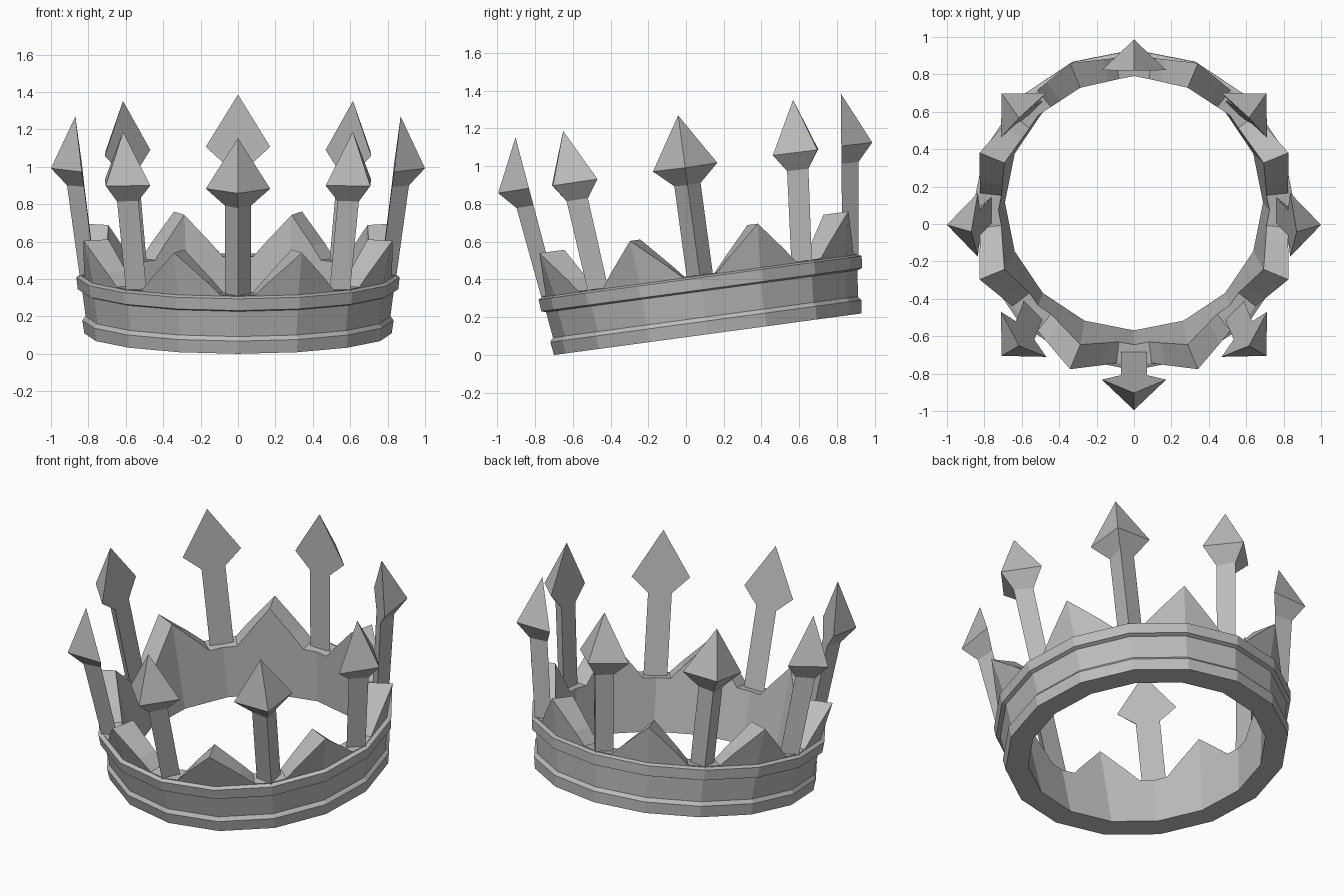
import bpy, bmesh
from math import sin, cos, radians, degrees, asin
from mathutils import Matrix, Vector

cube = bpy.data.objects.get("Cube")
if cube:
    bpy.data.objects.remove(cube, do_unlink=True)

grey = bpy.data.materials.new("grey metal")
grey.use_nodes = True
color = (0.5, 0.5, 0.5, 1)
grey.diffuse_color = color
grey.node_tree.nodes["Principled BSDF"].inputs["Base Color"].default_value = color

# The whole crown leans towards the front
TILT = Matrix.Translation((0, 0.115, 0.11)) @ Matrix.Rotation(radians(7.7), 4, 'X')


def add_object(name, bm, turn=0):
    bmesh.ops.recalc_face_normals(bm, faces=bm.faces)
    bm.transform(TILT @ Matrix.Rotation(radians(turn), 4, 'Z'))
    mesh = bpy.data.meshes.new(name)
    bm.to_mesh(mesh)
    bm.free()
    mesh.materials.append(grey)
    obj = bpy.data.objects.new(name, mesh)
    bpy.context.collection.objects.link(obj)
    return obj


# Band: sixteen-sided ring, extra columns shape the dips between the peaks
OUTER = [(0.822, 0), (0.832, 0.07), (0.815, 0.092), (0.833, 0.23),
         (0.857, 0.238), (0.864, 0.302), (0.84, 0.312)]
EDGE = {0: 0.316, 6.5: 0.318, 11.5: 0.39, 22.5: 0.545}


def column(bm, angle, top):
    # Flatten each side of the ring to a straight chord
    flat = cos(radians(11.25)) / cos(radians(angle % 22.5 - 11.25))
    profile = OUTER + [(0.84 + 0.23 * (top - 0.312), top),
                       (0.69 + 0.11 * top, top), (0.69, 0)]
    a = radians(angle)
    return [bm.verts.new((r * flat * cos(a), r * flat * sin(a), h)) for r, h in profile]


bm = bmesh.new()
columns = []
for k in range(8):
    for step in (0, 6.5, 11.5, 22.5, 33.5, 38.5):
        columns.append(column(bm, 45 * k + step, EDGE[min(step, 45 - step)]))
for a, b in zip(columns, columns[1:] + columns[:1]):
    for i in range(len(a)):
        j = (i + 1) % len(a)
        bm.faces.new((a[i], b[i], b[j], a[j]))
add_object("crown_band", bm)


# Spikes: triangular shaft and arrow head, flat inside and ridged outside
# Each section: half width, inner height, ridge radius, ridge height
SECTIONS = [(0.07, 0.26, 0.84, 0.26), (0.07, 0.8, 0.914, 0.798), (0.172, 0.893, 1.0, 0.89)]


def inner_radius(h):
    return 0.762 + 0.125 * (h - 0.31)


def spike(name, turn):
    bm = bmesh.new()
    rings = [[bm.verts.new((inner_radius(h), -w, h)),
              bm.verts.new((ridge, 0, ridge_h)),
              bm.verts.new((inner_radius(h), w, h))] for w, h, ridge, ridge_h in SECTIONS]
    tip = bm.verts.new((inner_radius(1.17), 0, 1.17))
    bm.faces.new(rings[0])
    for low, high in zip(rings, rings[1:]):
        for i in range(3):
            j = (i + 1) % 3
            bm.faces.new((low[i], low[j], high[j], high[i]))
    for i in range(3):
        bm.faces.new((rings[-1][i], rings[-1][(i + 1) % 3], tip))
    add_object(name, bm, turn)


NAMES = ["left", "back_left", "back", "back_right", "right", "front_right", "front", "front_left"]
for k, side in enumerate(NAMES):
    spike("spike_" + side, 45 * k)
